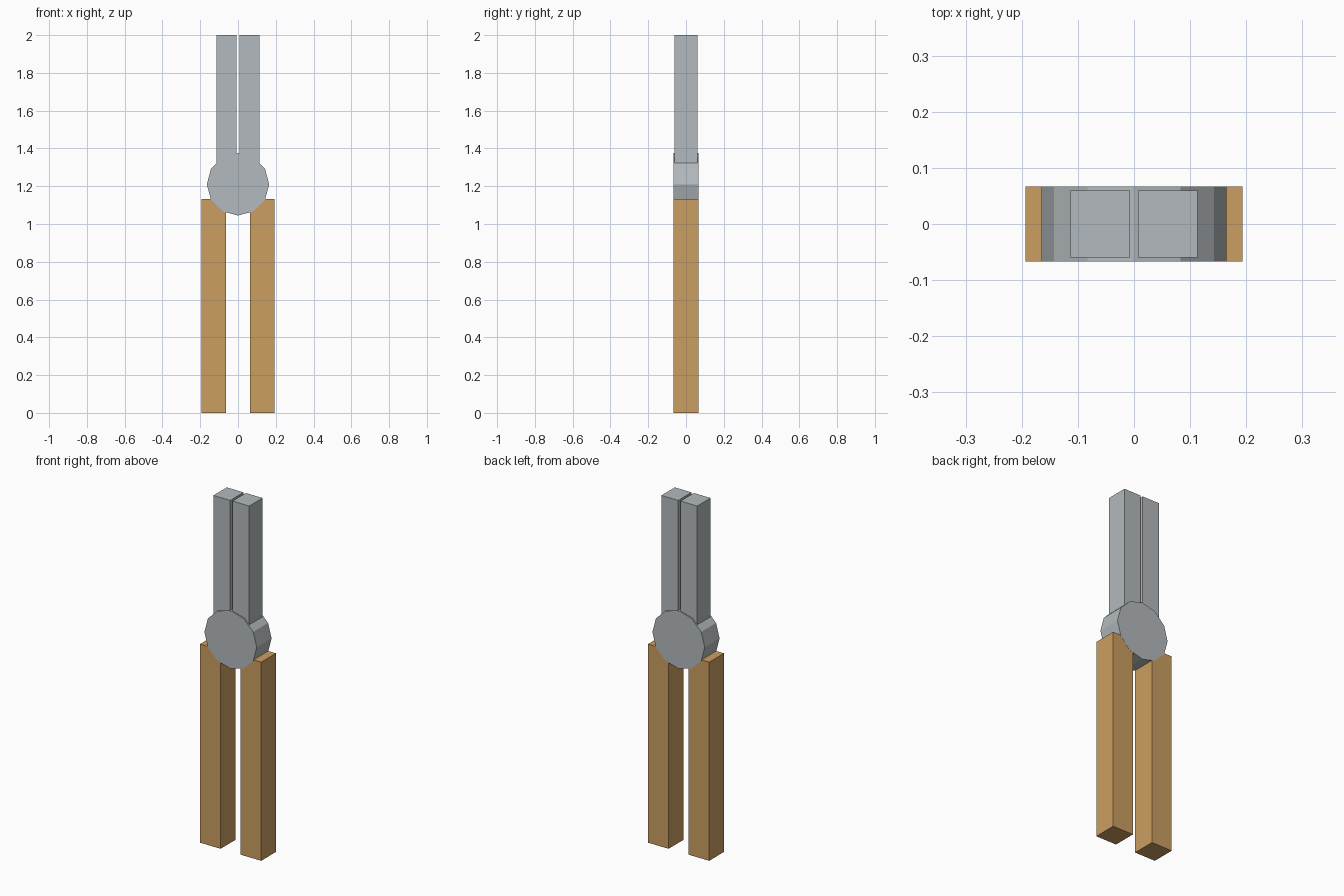
import bpy
import math

cube = bpy.data.objects.get("Cube")
if cube:
    bpy.data.objects.remove(cube, do_unlink=True)


def material(name, rgb):
    mat = bpy.data.materials.new(name)
    mat.use_nodes = True
    colour = (*rgb, 1.0)
    mat.diffuse_color = colour
    mat.node_tree.nodes["Principled BSDF"].inputs["Base Color"].default_value = colour
    return mat


steel = material("steel grey", (0.45, 0.49, 0.51))
wood = material("light wood", (0.60, 0.345, 0.12))


def block(name, low, high, mat):
    """Box between two opposite corners."""
    centre = [(a + b) / 2 for a, b in zip(low, high)]
    bpy.ops.mesh.primitive_cube_add(size=1, location=centre)
    obj = bpy.context.object
    obj.name = name
    obj.scale = [b - a for a, b in zip(low, high)]
    bpy.ops.object.transform_apply(location=False, rotation=False, scale=True)
    obj.data.materials.append(mat)
    return obj


# Handles and jaws, one pair per side
for side, label in ((1, "left"), (-1, "right")):
    x_in, x_out = sorted((side * 0.063, side * 0.193))
    block(label + "_handle", (x_in, -0.0664, 0), (x_out, 0.0664, 1.133), wood)
    x_in, x_out = sorted((side * 0.007, side * 0.113))
    block(label + "_jaw", (x_in, -0.06, 1.30), (x_out, 0.06, 2.0), steel)

# Twelve-sided pivot disc, axis front to back
bpy.ops.mesh.primitive_cylinder_add(
    vertices=12, radius=0.165, depth=0.134,
    location=(0, 0, 1.21), rotation=(math.pi / 2, 0, 0))
pivot = bpy.context.object
pivot.name = "pivot_disc"
pivot.data.materials.append(steel)
